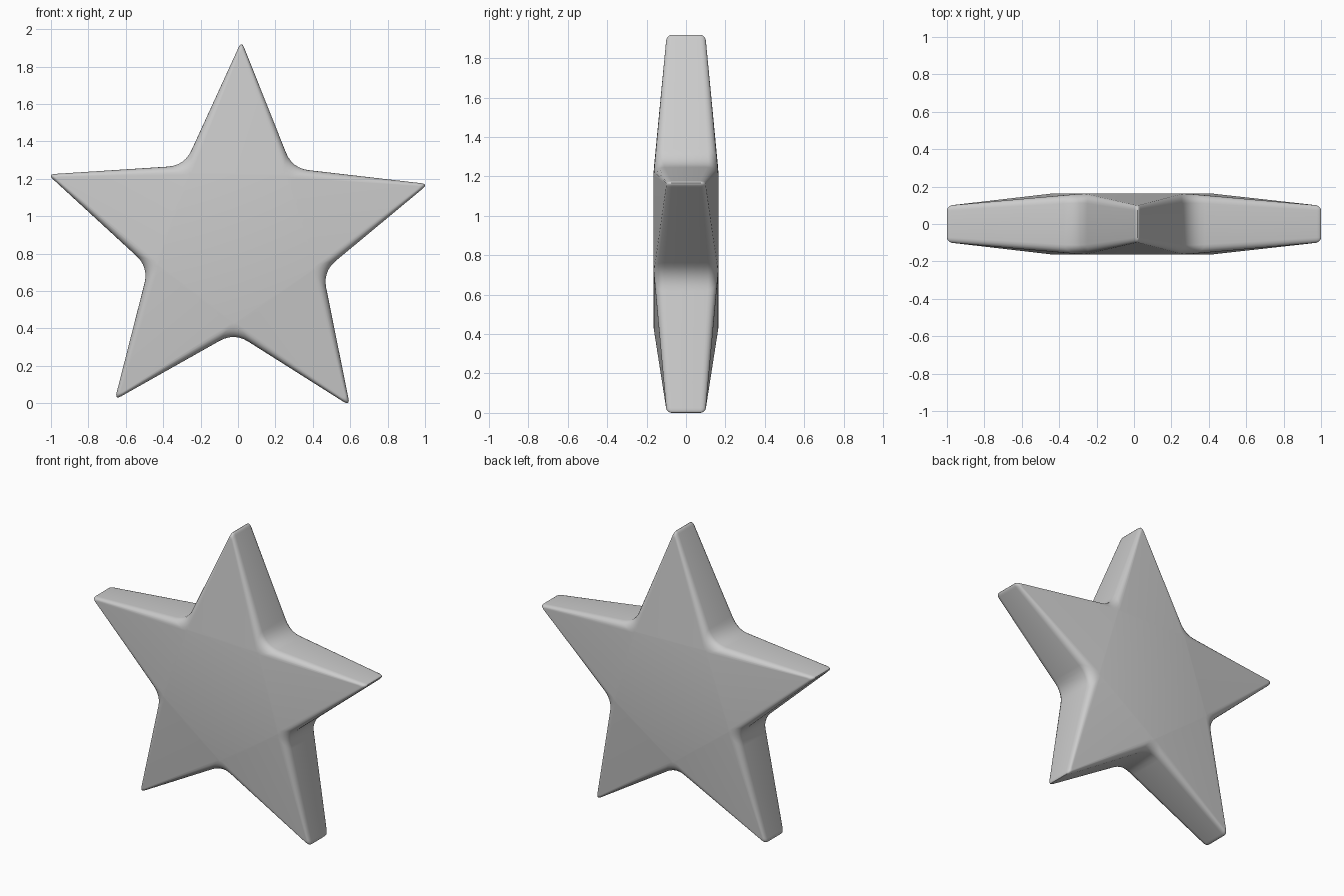
import bpy, bmesh, math
from mathutils import Vector, Matrix

if "Cube" in bpy.data.objects:
    bpy.data.objects.remove(bpy.data.objects["Cube"], do_unlink=True)

POINTS = 5
TIP_R, NOTCH_R = 1.07, 0.49         # sharp corner radii of the outline
TIP_Y, NOTCH_Y = 0.10, 0.165        # half thickness at tips and at the core
STEPS, ARC = 5, 6                   # edge rounding steps, corner rounding steps


def corner(i, tip_r, notch_r, tip_y, notch_y):
    """Sharp star corner i; even ones are tips, odd ones are notches."""
    a = math.pi / 2 + i * math.pi / POINTS
    r, y = (notch_r, notch_y) if i % 2 else (tip_r, tip_y)
    return Vector((r * math.cos(a), -y, r * math.sin(a)))


def star_ring(t):
    """Rounded star loop; t runs from the side wall (0) to the front face (1)."""
    a = t * math.pi / 2
    inset, rise = 1 - math.cos(a), math.sin(a) - 1
    pts = [corner(i, TIP_R - 0.04 * inset, NOTCH_R - 0.06 * inset,
                  TIP_Y + 0.03 * rise, NOTCH_Y + 0.05 * rise)
           for i in range(2 * POINTS)]
    ring = []
    for i, p in enumerate(pts):
        size = 0.09 - 0.06 * inset if i % 2 else 0.04 - 0.01 * inset
        start = p + (pts[i - 1] - p).normalized() * size
        end = p + (pts[(i + 1) % len(pts)] - p).normalized() * size
        for k in range(ARC + 1):
            u = k / ARC
            ring.append(start * (1 - u) ** 2 + p * 2 * u * (1 - u) + end * u * u)
    return ring


# Front and back halves of rounded rings, joined by the side wall
bm = bmesh.new()
fronts = [star_ring(k / STEPS) for k in range(STEPS + 1)]
flip = Matrix.Diagonal((1, -1, 1))
rings = [[flip @ p for p in ring] for ring in reversed(fronts)] + fronts
loops = [[bm.verts.new(p) for p in ring] for ring in rings]
n = len(loops[0])
for a, b in zip(loops, loops[1:]):
    for i in range(n):
        j = (i + 1) % n
        bm.faces.new((a[i], a[j], b[j], b[i]))

# Flat core and five tapering arms on each side
for loop in (loops[0], loops[-1]):
    mids = [(2 * k + 1) * (ARC + 1) + ARC // 2 for k in range(POINTS)]
    bm.faces.new([loop[m] for m in mids])
    for k, m in enumerate(mids):
        span = (mids[(k + 1) % POINTS] - m) % n
        bm.faces.new([loop[(m + s) % n] for s in range(span + 1)])
bmesh.ops.recalc_face_normals(bm, faces=bm.faces)

# Slight clockwise lean, then lift onto the ground
bmesh.ops.rotate(bm, verts=bm.verts, matrix=Matrix.Rotation(math.radians(1.45), 3, 'Y'))
low = min(v.co.z for v in bm.verts)
left = min(v.co.x for v in bm.verts)
right = max(v.co.x for v in bm.verts)
bmesh.ops.translate(bm, verts=bm.verts, vec=(-(left + right) / 2, 0, -low))

mesh = bpy.data.meshes.new("star")
bm.to_mesh(mesh)
bm.free()
star = bpy.data.objects.new("star", mesh)
bpy.context.collection.objects.link(star)

grey = bpy.data.materials.new("light_grey")
grey.use_nodes = True
colour = (0.6, 0.6, 0.6, 1)
grey.diffuse_color = colour
grey.node_tree.nodes["Principled BSDF"].inputs["Base Color"].default_value = colour
mesh.materials.append(grey)

bpy.context.view_layer.objects.active = star
star.select_set(True)
bpy.ops.object.shade_smooth_by_angle(angle=math.radians(40))
